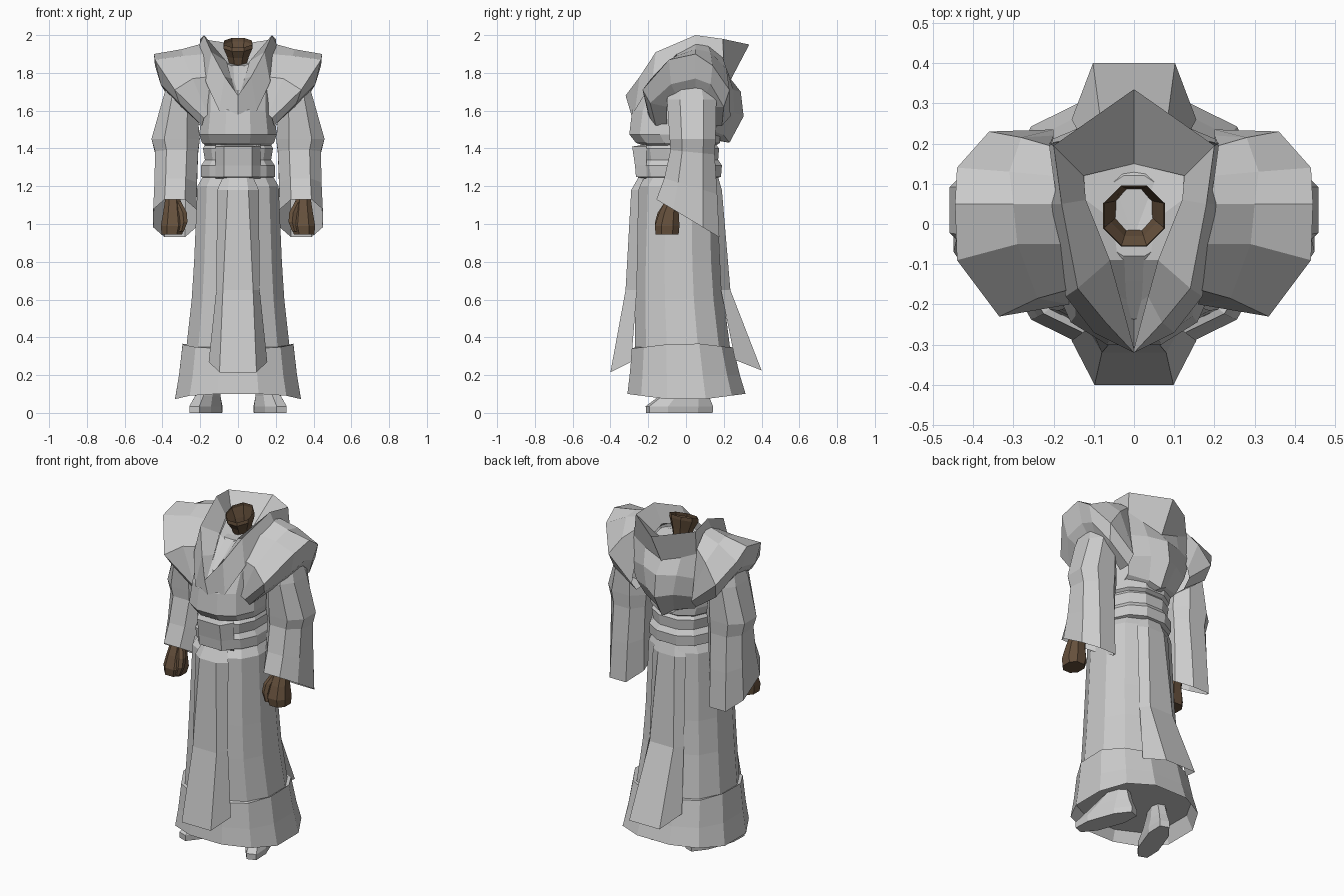
import bpy, bmesh
from math import sin, cos, pi, radians

skin = bpy.data.materials.new("brown")
skin.diffuse_color = (0.13, 0.08, 0.045, 1)


def ring(cx, cy, z, rx, ry, n=12, slope=0.0, power=0.85, turn=0.0):
    pts = []
    for i in range(n):
        a = 2 * pi * (i + 0.5) / n
        c, s = cos(a), sin(a)
        x = rx * abs(c) ** power * (1 if c > 0 else -1)
        y = ry * abs(s) ** power * (1 if s > 0 else -1)
        pts.append((cx + x * cos(turn) - y * sin(turn),
                    cy + x * sin(turn) + y * cos(turn), z + slope * y))
    return pts


def body_ring(z, hx, front, back, wave=0.0):
    pts = ring(0, (front + back) / 2, z, hx / 0.97, (back - front) / 1.94)
    return [(x, y, h + wave * abs(y)) for x, y, h in pts]


def surface(name, rows, closed=False, cap_start=False, cap_end=False,
            mirror=False, mat=None):
    bm = bmesh.new()
    vs = [[bm.verts.new(p) for p in r] for r in rows]
    n = len(rows[0])
    for a, b in zip(vs, vs[1:]):
        for i in range(n if closed else n - 1):
            j = (i + 1) % n
            bm.faces.new((a[i], a[j], b[j], b[i]))
    if cap_start:
        bm.faces.new(vs[0])
    if cap_end:
        bm.faces.new(vs[-1])
    bmesh.ops.remove_doubles(bm, verts=bm.verts, dist=1e-4)
    bmesh.ops.recalc_face_normals(bm, faces=bm.faces)
    me = bpy.data.meshes.new(name)
    bm.to_mesh(me)
    bm.free()
    ob = bpy.data.objects.new(name, me)
    bpy.context.collection.objects.link(ob)
    if mat:
        me.materials.append(mat)
    if mirror:
        ob.modifiers.new("mirror", 'MIRROR')
    return ob


# Skirt and flared hem band
surface("skirt", [body_ring(*r) for r in (
    (1.27, .175, -.20, .15), (1.2, .215, -.25, .17), (.8, .232, -.265, .185),
    (.6, .245, -.27, .2), (.33, .275, -.27, .235))], closed=True)
surface("hem_band", [body_ring(*r) for r in (
    (.35, .27, -.265, .23), (.375, .293, -.285, .25, -.12), (.2, .312, -.298, .285),
    (.06, .333, -.31, .315, .13), (.16, .3, -.28, .28))], closed=True, cap_end=True)


# Long front and back panels, flaring away at the bottom
def panel(name, rows):
    surface(name, [[(-xo, yo, zo), (-xi, yi, zi), (xi, yi, zi), (xo, yo, zo)]
                   for xi, yi, zi, xo, yo, zo in rows])


panel("front_panel", ((.045, -.25, 1.25, .08, -.22, 1.25), (.055, -.29, 1.18, .11, -.25, 1.18),
                      (.08, -.32, .65, .115, -.26, .65), (.098, -.4, .215, .155, -.29, .27)))
panel("back_panel", ((.045, .17, 1.25, .08, .14, 1.25), (.055, .19, 1.18, .11, .16, 1.18),
                     (.08, .235, .65, .115, .185, .65), (.102, .4, .225, .155, .26, .28)))

# Belt with front plate
surface("belt", [body_ring(*r) for r in (
    (1.24, .17, -.2, .15), (1.25, .195, -.235, .185), (1.31, .195, -.245, .19),
    (1.34, .175, -.23, .17), (1.4, .185, -.24, .175), (1.43, .17, -.2, .15))], closed=True)
surface("belt_plate", [
    [(-.12, -.21, z), (-.075, y, z), (.075, y, z), (.12, -.21, z)]
    for z, y in ((1.24, -.22), (1.25, -.265), (1.31, -.27), (1.41, -.285), (1.42, -.22))])

# Bloused upper body
surface("torso", [body_ring(*r) for r in (
    (1.41, .165, -.21, .15), (1.43, .19, -.265, .18), (1.475, .205, -.3, .18),
    (1.6, .19, -.285, .2), (1.71, .19, -.235, .21), (1.79, .15, -.14, .17),
    (1.84, .08, -.08, .12))], closed=True, cap_end=True)

# Collar: inner row, raised rim, outer row
inner = [(0, -.31, 1.66), (.035, -.18, 1.77), (.06, -.09, 1.86),
         (.12, .06, 1.89), (.125, .12, 1.86), (0, .15, 1.83)]
rim = [(0, -.32, 1.68), (.07, -.245, 1.78), (.14, -.16, 1.91),
       (.18, .05, 2.0), (.2, .195, 1.98), (0, .335, 1.95)]
outer = [(0, -.29, 1.58), (.1, -.27, 1.6), (.17, -.18, 1.75),
         (.21, .05, 1.94), (.21, .2, 1.84), (0, .235, 1.76)]
surface("collar", [inner, rim, outer], mirror=True)

# Undershirt filling the neckline
surface("undershirt", [
    [(0, -.31, 1.655), (.005, -.31, 1.66)], [(0, -.2, 1.73), (.035, -.18, 1.765)],
    [(0, -.09, 1.82), (.06, -.09, 1.85)], [(0, -.03, 1.84), (.12, .06, 1.87)],
    [(0, .15, 1.83), (.125, .12, 1.85)]], mirror=True)

# Hood hanging down the back to a point
surface("hood_tail", [
    [(0, .235, 1.77), (.12, .22, 1.81), (.21, .2, 1.85)],
    [(0, .29, 1.7), (.11, .25, 1.71), (.23, .2, 1.7)],
    [(0, .305, 1.57), (.09, .255, 1.59), (.2, .19, 1.58)],
    [(0, .23, 1.43), (.06, .2, 1.47), (.17, .15, 1.49)],
    [(0, .17, 1.44), (.06, .16, 1.45), (.16, .1, 1.47)]], mirror=True)

# Shoulder mantle with turned-under edge
mantle_top = [(.14, -.18, 1.58), (.15, -.16, 1.78), (.17, -.05, 1.9), (.19, .05, 1.955),
              (.2, .12, 1.94), (.21, .195, 1.88), (.2, .2, 1.68)]
mantle_mid = [(.16, -.2, 1.58), (.24, -.185, 1.77), (.29, -.05, 1.89), (.3, .05, 1.925),
              (.31, .13, 1.91), (.28, .215, 1.82), (.2, .22, 1.63)]
mantle_rim = [(.18, -.19, 1.56), (.335, -.23, 1.71), (.44, -.09, 1.87), (.445, .05, 1.9),
              (.44, .14, 1.84), (.36, .23, 1.71), (.2, .235, 1.57)]
mantle_under = [(.19, -.16, 1.52), (.31, -.19, 1.64), (.41, -.08, 1.74), (.415, .05, 1.77),
                (.41, .13, 1.74), (.34, .2, 1.62), (.2, .19, 1.52)]
mantle_in = [(.2, -.1, 1.53), (.3, -.1, 1.62), (.36, -.05, 1.68), (.36, .05, 1.69),
             (.36, .1, 1.68), (.32, .14, 1.62), (.2, .12, 1.52)]
surface("shoulder_mantle", [mantle_top, mantle_mid, mantle_rim, mantle_under, mantle_in],
        mirror=True)

# Wide sleeves with slanted open cuffs
surface("sleeve", [ring(*r[:5], n=8, slope=r[5]) for r in (
    (.3, .03, 1.8, .06, .09, 0), (.31, .03, 1.66, .095, .14, 0),
    (.33, .035, 1.45, .137, .13, 0), (.325, .035, 1.38, .122, .125, -.1),
    (.33, .025, 1.2, .12, .15, -.3), (.335, .01, 1.03, .122, .178, -.6))],
    closed=True, cap_start=True, mirror=True)

# Fists with thumbs
surface("fist", [ring(*r, n=8) for r in (
    (.345, -.03, 1.25, .035, .035), (.345, -.06, 1.15, .04, .042),
    (.345, -.09, 1.06, .055, .055), (.345, -.1, .99, .068, .07),
    (.35, -.1, .945, .058, .065))],
    closed=True, cap_start=True, cap_end=True, mirror=True, mat=skin)
surface("thumb", [ring(*r, n=6) for r in (
    (.32, -.09, 1.12, .02, .02), (.292, -.125, 1.06, .024, .025),
    (.287, -.14, 1.01, .022, .024), (.3, -.145, .96, .014, .016))],
    closed=True, cap_start=True, cap_end=True, mirror=True, mat=skin)

# Open neck, wider and tilted forward at the top
surface("neck", [ring(*r[:5], n=8, power=1, slope=r[5]) for r in (
    (0, .04, 1.82, .042, .05, 0), (0, .03, 1.89, .062, .065, .2),
    (0, .02, 1.94, .083, .082, .35), (0, .02, 1.96, .08, .08, .35))],
    closed=True, mat=skin)

# Shoes turned outwards
surface("shoe", [ring(cx, cy, z, rx, ry, n=8, turn=radians(20)) for cx, cy, z, rx, ry in (
    (.17, -.035, 0, .062, .19), (.17, -.035, .035, .064, .192),
    (.16, -.01, .09, .052, .14), (.14, .03, .17, .045, .07))],
    closed=True, cap_start=True, cap_end=True, mirror=True)
